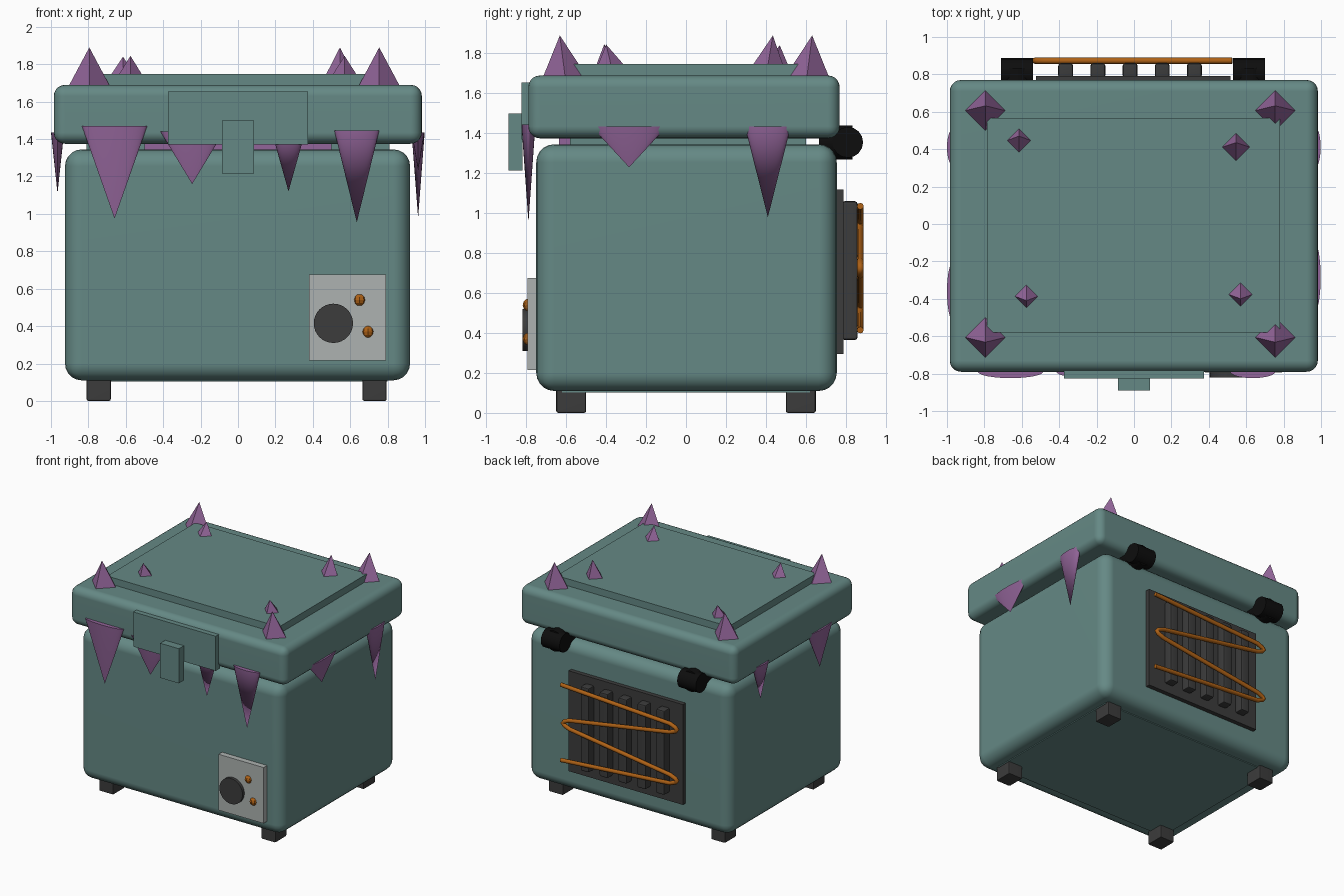
import bpy, bmesh, math
from mathutils import Matrix, Vector

cube = bpy.data.objects.get("Cube")
if cube:
    bpy.data.objects.remove(cube, do_unlink=True)


def material(name, rgb):
    m = bpy.data.materials.new(name)
    m.use_nodes = True
    m.diffuse_color = (*rgb, 1)
    bsdf = m.node_tree.nodes["Principled BSDF"]
    bsdf.inputs["Base Color"].default_value = (*rgb, 1)
    bsdf.inputs["Roughness"].default_value = 0.7
    return m


TEAL = material("teal paint", (0.13, 0.25, 0.235))
PURPLE = material("purple ice", (0.29, 0.13, 0.32))
DARK = material("dark grey metal", (0.045, 0.045, 0.045))
BLACK = material("black rubber", (0.004, 0.004, 0.004))
PALE = material("pale grey panel", (0.42, 0.45, 0.44))
COPPER = material("copper", (0.42, 0.12, 0.008))


def finish(bm, name, mat, smooth=True):
    bmesh.ops.recalc_face_normals(bm, faces=bm.faces)
    mesh = bpy.data.meshes.new(name)
    bm.to_mesh(mesh)
    bm.free()
    mesh.materials.append(mat)
    ob = bpy.data.objects.new(name, mesh)
    bpy.context.collection.objects.link(ob)
    if smooth:
        bpy.ops.object.select_all(action='DESELECT')
        ob.select_set(True)
        bpy.context.view_layer.objects.active = ob
        bpy.ops.object.shade_smooth_by_angle(angle=math.radians(40))
        ob.modifiers.new("even_normals", 'WEIGHTED_NORMAL').keep_sharp = True
    return ob


def box(name, mat, x, y, z, bevel=0, segments=4):
    """Box from (min, max) ranges, with optional rounded edges."""
    lo, hi = Vector((x[0], y[0], z[0])), Vector((x[1], y[1], z[1]))
    bm = bmesh.new()
    bmesh.ops.create_cube(bm, size=1, matrix=Matrix.Translation((lo + hi) / 2)
                          @ Matrix.Diagonal((*(hi - lo), 1)))
    if bevel:
        bmesh.ops.bevel(bm, geom=bm.edges[:], offset=bevel, segments=segments,
                        profile=0.5, affect='EDGES')
    return finish(bm, name, mat, bevel > 0)


def cylinder(name, mat, centre, radius, depth, axis, sides=32):
    bm = bmesh.new()
    turn = Matrix.Rotation(math.pi / 2, 4, 'Y' if axis == 'X' else 'X')
    bmesh.ops.create_cone(bm, cap_ends=True, segments=sides, radius1=radius, radius2=radius,
                          depth=depth, matrix=Matrix.Translation(centre) @ turn)
    return finish(bm, name, mat)


def icicle(name, x, y, half_x, half_y, top, tip):
    """Flattened cone hanging point down."""
    bm = bmesh.new()
    bmesh.ops.create_cone(bm, cap_ends=True, segments=32, radius1=0, radius2=1, depth=1,
                          matrix=Matrix.Translation((x, y, (top + tip) / 2))
                          @ Matrix.Diagonal((half_x, half_y, top - tip, 1)))
    bmesh.ops.remove_doubles(bm, verts=bm.verts, dist=0.0001)
    return finish(bm, name, PURPLE)


def crystal(name, x, y, radius, base, tip, lean):
    """Four-sided spike with its point pushed along y."""
    bm = bmesh.new()
    ring = [bm.verts.new((x + radius * math.cos(a), y + radius * math.sin(a), base))
            for a in (i * math.pi / 2 for i in range(4))]
    point = bm.verts.new((x, y + lean, tip))
    bm.faces.new(ring)
    for i in range(4):
        bm.faces.new((ring[i], ring[(i + 1) % 4], point))
    return finish(bm, name, PURPLE, False)


# Chest body, seal and lid
box("body", TEAL, (-0.925, 0.92), (-0.75, 0.755), (0.11, 1.345), 0.09, 5)
box("bottom_plate", TEAL, (-0.8, 0.8), (-0.62, 0.62), (0.103, 0.13))
box("inner_frost", PURPLE, (-0.5, 0.5), (-0.635, 0.57), (1.33, 1.375))
box("seal", TEAL, (-0.81, 0.81), (-0.58, 0.6), (1.33, 1.4))
box("lid", TEAL, (-0.985, 0.983), (-0.79, 0.77), (1.375, 1.69), 0.06, 5)
box("lid_panel", TEAL, (-0.785, 0.78), (-0.58, 0.567), (1.66, 1.747))

# Feet
for x in (-0.745, 0.73):
    for y in (-0.575, 0.575):
        box("foot", DARK, (x - 0.065, x + 0.065), (y - 0.075, y + 0.075), (0, 0.15), 0.01, 2)

# Front latch
box("latch_plate", TEAL, (-0.375, 0.375), (-0.825, -0.77), (1.37, 1.655))
box("latch", TEAL, (-0.085, 0.085), (-0.89, -0.82), (1.215, 1.5))

# Control panel with dial and two small knobs
box("control_panel", PALE, (0.38, 0.79), (-0.795, -0.74), (0.215, 0.675))
cylinder("dial", DARK, (0.51, -0.8, 0.415), 0.105, 0.04, 'Y')
for x, z in ((0.65, 0.54), (0.695, 0.37)):
    bm = bmesh.new()
    bmesh.ops.create_uvsphere(bm, u_segments=8, v_segments=6, radius=0.033,
                              matrix=Matrix.Translation((x, -0.785, z)))
    finish(bm, "small_knob", COPPER, False)

# Hinges
for x in (-0.625, 0.615):
    cylinder("hinge_barrel", BLACK, (x, 0.81, 1.355), 0.077, 0.17, 'X', 16)
    cylinder("hinge_mount", BLACK, (x, 0.75, 1.355), 0.085, 0.17, 'Y', 16)

# Radiator with fins and a zigzag pipe
box("radiator_plate", DARK, (-0.525, 0.515), (0.74, 0.79), (0.295, 1.12))
for i in range(5):
    x = -0.365 + i * 0.172
    box("radiator_fin", DARK, (x - 0.04, x + 0.04), (0.78, 0.86), (0.365, 1.06), 0.015, 2)

path = [(0.525, 1.035)]
for end, z in ((-0.53, 0.945), (0.51, 0.725), (-0.53, 0.525)):
    inner = end * 0.88
    path += [(inner, z + 0.035), (end * 0.97, z + 0.016), (end, z),
             (end * 0.97, z - 0.016), (inner, z - 0.035)]
path.append((0.525, 0.415))
curve = bpy.data.curves.new("coil_pipe", 'CURVE')
curve.dimensions = '3D'
curve.bevel_depth = 0.017
curve.bevel_resolution = 2
curve.use_fill_caps = True
spline = curve.splines.new('POLY')
spline.points.add(len(path) - 1)
for p, (x, z) in zip(spline.points, path):
    p.co = (x, 0.873, z, 1)
spline.use_smooth = True
curve.materials.append(COPPER)
bpy.context.collection.objects.link(bpy.data.objects.new("coil_pipe", curve))

# Icicles along the lid edge: position, half width, top, tip
for x, r, top, tip in ((-0.66, 0.175, 1.47, 0.975), (-0.245, 0.17, 1.44, 1.16),
                       (0.27, 0.09, 1.44, 1.12), (0.635, 0.12, 1.445, 0.955)):
    icicle("front_icicle", x, -0.789, r, 0.035, top, tip)
for x, y, r, tip in ((0.963, -0.285, 0.19, 1.23), (0.963, 0.41, 0.115, 0.98),
                     (-0.965, -0.36, 0.16, 1.11), (-0.965, 0.41, 0.1, 1.14)):
    icicle("side_icicle", x, y, 0.035, r, 1.435, tip)

# Ice crystals on the lid
for x, y in ((-0.795, 0.605), (0.755, 0.605), (-0.795, -0.605), (0.755, -0.605)):
    crystal("corner_crystal", x, y, 0.112, 1.68, 1.89, math.copysign(0.027, y))
for x, y, r, tip in ((-0.615, 0.445, 0.067, 1.84), (0.545, 0.41, 0.077, 1.89),
                     (-0.575, -0.385, 0.065, 1.845), (0.57, -0.375, 0.067, 1.845)):
    crystal("small_crystal", x, y, r, 1.74, tip, math.copysign(0.025, y))
